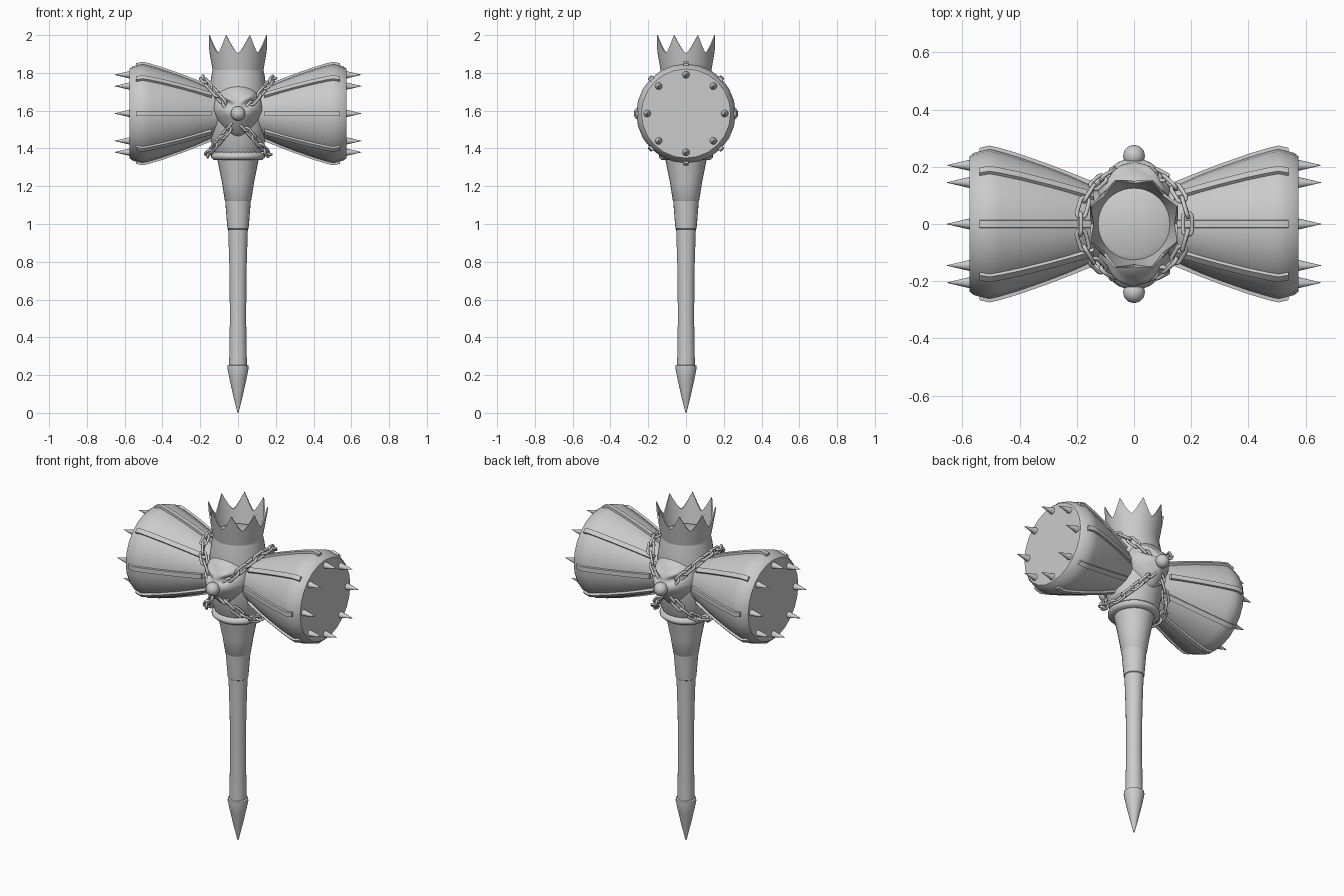
import bpy, bmesh
from math import sin, cos, pi, exp, sqrt, radians, atan2
from mathutils import Matrix, Vector

if "Cube" in bpy.data.objects:
    bpy.data.objects.remove(bpy.data.objects["Cube"])

ZC = 1.585  # height of the hammer-head axis


def finish(bm, name, mat=Matrix(), angle=35):
    bmesh.ops.recalc_face_normals(bm, faces=bm.faces)
    me = bpy.data.meshes.new(name)
    bm.to_mesh(me)
    bm.free()
    me.transform(mat)
    ob = bpy.data.objects.new(name, me)
    bpy.context.collection.objects.link(ob)
    bpy.ops.object.select_all(action='DESELECT')
    ob.select_set(True)
    bpy.context.view_layer.objects.active = ob
    bpy.ops.object.shade_smooth_by_angle(angle=radians(angle))
    return ob


def grid_faces(bm, rows, close_rows=False):
    n = len(rows)
    for i in range(n if close_rows else n - 1):
        a, b = rows[i], rows[(i + 1) % n]
        for j in range(len(a)):
            k = (j + 1) % len(a)
            bm.faces.new((a[j], a[k], b[k], b[j]))


def lathe(name, profile, segs=24, mat=Matrix(), angle=35):
    bm = bmesh.new()
    rows = [[bm.verts.new((r * cos(2 * pi * j / segs), r * sin(2 * pi * j / segs), h))
             for j in range(segs)] for r, h in profile]
    grid_faces(bm, rows)
    bm.faces.new(rows[0])
    bm.faces.new(rows[-1])
    return finish(bm, name, mat, angle)


# handle with pointed pommel and stepped socket
lathe("pommel_spike", [(0.003, 0), (0.025, 0.09), (0.045, 0.18), (0.056, 0.235), (0.055, 0.25), (0.045, 0.255)])
lathe("handle", [(0.047, 0.25), (0.043, 0.5), (0.045, 0.75), (0.052, 0.975)])
lathe("lower_socket", [(0.05, 0.97), (0.056, 0.975), (0.068, 1.125)])
lathe("upper_socket", [(0.066, 1.12), (0.07, 1.125), (0.085, 1.22), (0.111, 1.35)])
lathe("collar", [(0.1, 1.338), (0.13, 1.34), (0.142, 1.352), (0.142, 1.365), (0.125, 1.38)], 32, angle=50)

# central body
lathe("head_core", [(0.115, 1.36), (0.135, 1.4), (0.155, 1.5), (0.16, 1.6), (0.153, 1.7),
                    (0.142, 1.78), (0.134, 1.82), (0.11, 1.833), (0.01, 1.84)], 40)

# crown with eight points
bm = bmesh.new()
SEG, LV = 96, 6
outer, inner = [], []
for i in range(LV + 1):
    ro, ri = [], []
    for j in range(SEG):
        a = 2 * pi * j / SEG
        t = abs(((a / (pi / 4)) % 1) - 0.5) * 2
        top = 1.905 + 0.095 * (1 - t) ** 1.4
        z = 1.81 + (top - 1.81) * i / LV
        f = (z - 1.81) / 0.19
        r = 0.134 + 0.033 * f
        ro.append(bm.verts.new((r * cos(a), r * sin(a), z)))
        r -= 0.012 - 0.006 * f
        ri.append(bm.verts.new((r * cos(a), r * sin(a), z)))
    outer.append(ro)
    inner.append(ri)
grid_faces(bm, outer + inner[::-1], True)
finish(bm, "crown")

# barrel-shaped hammer heads with straps and spikes
drum = [(0.10, 0.06), (0.14, 0.158), (0.172, 0.23), (0.199, 0.3), (0.234, 0.4), (0.255, 0.47),
        (0.263, 0.505), (0.257, 0.53), (0.248, 0.56), (0.236, 0.575)]
strap = [(0.136, 0.14), (0.172, 0.23), (0.199, 0.3), (0.234, 0.4), (0.255, 0.47), (0.263, 0.505), (0.255, 0.54)]
for side, s in (("right", 1), ("left", -1)):
    base = Matrix.Translation((0, 0, ZC)) @ Matrix.Rotation(s * pi / 2, 4, 'Y')
    lathe(side + "_drum", drum, 24, base)
    bm = bmesh.new()
    for k in range(8):
        rot = Matrix.Rotation(k * pi / 4, 4, 'Z')
        rows = [[bm.verts.new(rot @ Vector((r + dr, w, h)))
                 for dr, w in ((-0.02, -0.015), (0.011, -0.013), (0.011, 0.013), (-0.02, 0.015))]
                for r, h in strap]
        grid_faces(bm, rows)
        bm.faces.new(rows[0])
        bm.faces.new(rows[-1])
    finish(bm, side + "_straps", base)
    bm = bmesh.new()
    for k in range(8):
        a = k * pi / 4
        bmesh.ops.create_cone(bm, cap_ends=True, segments=12, radius1=0.021, radius2=0.001, depth=0.085,
                              matrix=Matrix.Translation((0.205 * cos(a), 0.205 * sin(a), 0.61)))
    finish(bm, side + "_spikes", base)


# snarling masks on the front and back
def bump(u, v, su, sv):
    return exp(-(u / su) ** 2 - (v / sv) ** 2)


for side, ang in (("front", 0), ("back", pi)):
    bm = bmesh.new()
    bmesh.ops.create_uvsphere(bm, u_segments=80, v_segments=56, radius=1)
    for v in bm.verts:
        x, y, z = v.co
        nx = x * 0.132 * (1 - 0.42 * max(0, -z))
        nz = 1.6 + z * (0.145 if z > 0 else 0.152)
        ny = -0.09 + y * 0.122
        if y < 0:
            ex, ez = abs(nx) - 0.066, nz - 1.643
            u, w = ex * cos(0.42) + ez * sin(0.42), -ex * sin(0.42) + ez * cos(0.42)
            ny += 0.024 * bump(u, w, 0.038, 0.013)              # eye slit
            ny -= 0.014 * bump(u, w - 0.027, 0.05, 0.016)       # brow
            ny -= 0.012 * bump(ex + 0.005, nz - 1.59, 0.03, 0.03)   # cheek
            ny -= 0.022 * bump(nx, nz - 1.575, 0.045, 0.05)     # muzzle
        v.co = (nx, ny, nz)
    finish(bm, side + "_mask", Matrix.Rotation(ang, 4, 'Z'), 60)
    bm = bmesh.new()
    bmesh.ops.create_uvsphere(bm, u_segments=24, v_segments=16, radius=0.038,
                              matrix=Matrix.Translation((0, -0.238, 1.585)))
    finish(bm, side + "_nose", Matrix.Rotation(ang, 4, 'Z'))


# one oval chain link along local x
def add_link(bm, mat, half=0.022, rad=0.016, wire=0.0075, n=16, m=8):
    rows = []
    for i in range(n):
        a = 2 * pi * (i + 0.5) / n
        c = Vector((rad * cos(a) + (half if cos(a) > 0 else -half), rad * sin(a), 0))
        d = Vector((cos(a), sin(a), 0))
        rows.append([bm.verts.new(mat @ (c + wire * (cos(2 * pi * j / m) * d + Vector((0, 0, sin(2 * pi * j / m))))))
                     for j in range(m)])
    grid_faces(bm, rows, True)


# two crossed chains wrapped around the head
A, B, N = 0.265, 0.19, 24
for name, s in (("chain_rising", 1), ("chain_falling", -1)):
    d = Vector((s * 0.655, 0, 0.756))
    centre = Vector((s * 0.013, 0, 1.57))

    def point(t):
        return centre + d * (A * cos(t)) + Vector((0, B * sin(t), 0))

    samples = [point(2 * pi * i / 720) for i in range(721)]
    length = sum((samples[i + 1] - samples[i]).length for i in range(720))
    bm = bmesh.new()
    run, k = 0, 0
    for i in range(720):
        if run >= k * length / N and k < N:
            t = 2 * pi * i / 720
            x = (point(t + 0.01) - point(t - 0.01)).normalized()
            normal = d.cross(Vector((0, 1, 0))).normalized()
            out = x.cross(normal)
            w = (normal + out if k % 2 else normal - out).normalized()
            m = Matrix((x, w, x.cross(w))).transposed().to_4x4()
            add_link(bm, Matrix.Translation(samples[i]) @ m)
            k += 1
        run += (samples[i + 1] - samples[i]).length
    finish(bm, name, angle=60)
